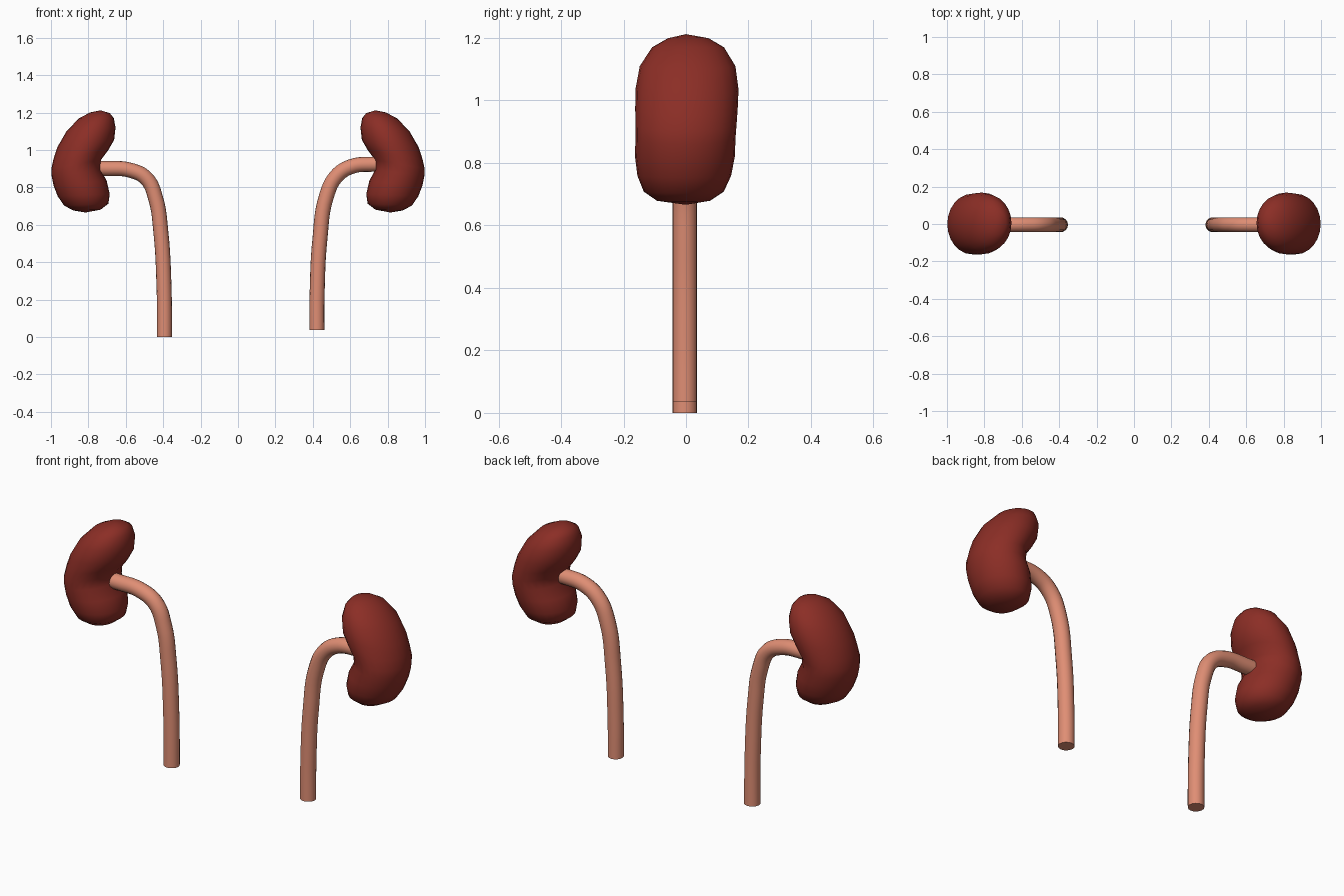
import bpy, bmesh, math

if "Cube" in bpy.data.objects:
    bpy.data.objects.remove(bpy.data.objects["Cube"])


def material(name, rgb):
    m = bpy.data.materials.new(name)
    m.diffuse_color = (*rgb, 1)
    m.use_nodes = True
    m.node_tree.nodes["Principled BSDF"].inputs["Base Color"].default_value = m.diffuse_color
    return m


DARK_RED = material("dark_red", (0.26, 0.027, 0.019))
SALMON = material("salmon", (0.74, 0.27, 0.175))

# Bean cross-sections from top to bottom: inner x, z, outer x, z, half depth
RINGS = [
    (0.685, 1.197, 0.790, 1.201, 0.065),
    (0.664, 1.170, 0.850, 1.170, 0.115),
    (0.655, 1.120, 0.917, 1.100, 0.153),
    (0.662, 1.055, 0.966, 1.015, 0.165),
    (0.693, 1.000, 0.987, 0.950, 0.164),
    (0.732, 0.948, 0.998, 0.900, 0.162),
    (0.734, 0.895, 0.996, 0.860, 0.160),
    (0.702, 0.835, 0.986, 0.810, 0.160),
    (0.686, 0.765, 0.964, 0.753, 0.150),
    (0.693, 0.713, 0.930, 0.703, 0.128),
    (0.735, 0.681, 0.880, 0.677, 0.085),
]
TOP, BOTTOM = (0.735, 1.212), (0.815, 0.666)
SIDES = 24


def bean(name, side):
    """Loft a bean from tilted oval rings, closed at two poles."""
    bm = bmesh.new()
    loops = []
    for xi, zi, xo, zo, depth in RINGS:
        shift = 0.03 * (zi - 0.95)
        loop = []
        for k in range(SIDES):
            a = 2 * math.pi * k / SIDES
            t = 0.5 + 0.5 * math.cos(a)
            loop.append(bm.verts.new((side * (xi + (xo - xi) * t),
                                      depth * math.sin(a) + shift,
                                      zi + (zo - zi) * t)))
        loops.append(loop)
    poles = [bm.verts.new((side * x, 0, z)) for x, z in (TOP, BOTTOM)]
    for k in range(SIDES):
        n = (k + 1) % SIDES
        for a, b in zip(loops, loops[1:]):
            bm.faces.new((a[k], a[n], b[n], b[k]))
        bm.faces.new((poles[0], loops[0][n], loops[0][k]))
        bm.faces.new((poles[1], loops[-1][k], loops[-1][n]))
    bmesh.ops.recalc_face_normals(bm, faces=bm.faces)
    for f in bm.faces:
        f.smooth = True
    me = bpy.data.meshes.new(name)
    bm.to_mesh(me)
    bm.free()
    me.materials.append(DARK_RED)
    bpy.context.collection.objects.link(bpy.data.objects.new(name, me))


def tube(name, points):
    """Round capped tube along a smooth path in the xz plane."""
    cu = bpy.data.curves.new(name, 'CURVE')
    cu.dimensions = '3D'
    cu.bevel_depth = 0.04
    cu.bevel_resolution = 6
    cu.use_fill_caps = True
    cu.resolution_u = 6
    sp = cu.splines.new('BEZIER')
    sp.bezier_points.add(len(points) - 1)
    for p, (x, z) in zip(sp.bezier_points, points):
        p.co = (x, -0.004, z)
        p.handle_left_type = p.handle_right_type = 'AUTO'
    # Keep the lower end vertical so its cap is level
    end = sp.bezier_points[-1]
    end.handle_left_type = end.handle_right_type = 'FREE'
    end.handle_left = end.co + type(end.co)((0, 0, 0.08))
    end.handle_right = end.co - type(end.co)((0, 0, 0.08))
    cu.materials.append(SALMON)
    ob = bpy.data.objects.new(name, cu)
    bpy.context.collection.objects.link(ob)
    bpy.ops.object.select_all(action='DESELECT')
    ob.select_set(True)
    bpy.context.view_layer.objects.active = ob
    bpy.ops.object.convert(target='MESH')
    bpy.ops.object.shade_smooth_by_angle(angle=math.radians(40))


# Paired organs
bean("left_kidney", -1)
bean("right_kidney", 1)

# Drain tubes, each with its own bend and length
tube("left_ureter", [(-0.80, 0.90), (-0.70, 0.901), (-0.58, 0.893), (-0.49, 0.848),
                     (-0.44, 0.74), (-0.413, 0.567), (-0.396, 0.28), (-0.393, 0.0)])
tube("right_ureter", [(0.80, 0.922), (0.72, 0.924), (0.607, 0.912), (0.527, 0.861),
                      (0.473, 0.754), (0.438, 0.524), (0.423, 0.23), (0.422, 0.037)])
